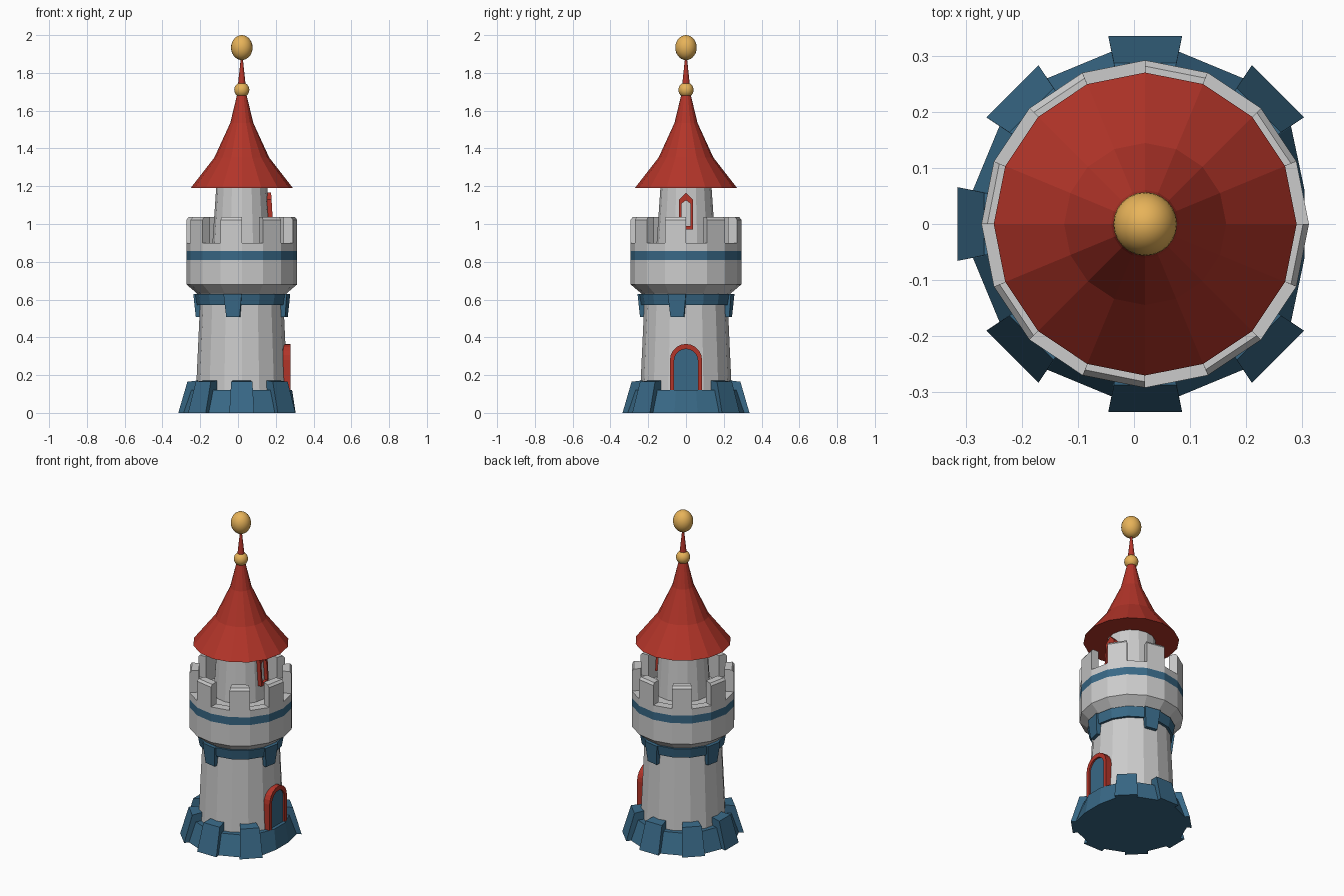
import bpy, bmesh, math
from mathutils import Vector

if "Cube" in bpy.data.objects:
    bpy.data.objects.remove(bpy.data.objects["Cube"])

CX = 0.02          # tower axis
SIDES = 16


def material(name, rgb):
    m = bpy.data.materials.new(name)
    m.diffuse_color = (*rgb, 1)
    m.use_nodes = True
    m.node_tree.nodes["Principled BSDF"].inputs["Base Color"].default_value = m.diffuse_color
    return m


BLUE = material("blue_paint", (0.04, 0.14, 0.24))
RED = material("red_tile", (0.45, 0.035, 0.022))
GOLD = material("gold", (0.8, 0.45, 0.1))


def finish(name, bm, mat=None):
    bmesh.ops.recalc_face_normals(bm, faces=bm.faces[:])
    me = bpy.data.meshes.new(name)
    bm.to_mesh(me)
    bm.free()
    ob = bpy.data.objects.new(name, me)
    ob.location.x = CX
    bpy.context.collection.objects.link(ob)
    if mat:
        me.materials.append(mat)
    return ob


def lathe(name, profile, mat=None, turn=0.0, x_max=9.0):
    """Faceted solid of revolution from (radius, z) points, capped at both ends."""
    bm = bmesh.new()
    rings = []
    for r, z in profile:
        ring = []
        for i in range(SIDES):
            a = math.tau * i / SIDES + math.radians(turn)
            ring.append(bm.verts.new((min(r * math.cos(a), x_max), r * math.sin(a), z)))
        rings.append(ring)
    for lo, hi in zip(rings, rings[1:]):
        for i in range(SIDES):
            j = (i + 1) % SIDES
            bm.faces.new((lo[i], lo[j], hi[j], hi[i]))
    bm.faces.new(rings[0])
    bm.faces.new(rings[-1])
    return finish(name, bm, mat)


def blocks(name, angles, section, mat=None):
    """Blocks round the axis; section is a loop of (distance, half width, z)."""
    bm = bmesh.new()
    for deg in angles:
        a = math.radians(deg)
        out = Vector((math.cos(a), math.sin(a), 0))
        side = Vector((-math.sin(a), math.cos(a), 0))
        loops = [[bm.verts.new(out * d + side * w * s + Vector((0, 0, z)))
                  for d, w, z in section] for s in (-1, 1)]
        n = len(section)
        for i in range(n):
            j = (i + 1) % n
            bm.faces.new((loops[0][i], loops[0][j], loops[1][j], loops[1][i]))
        for loop in loops:
            bm.faces.new(loop)
    return finish(name, bm, mat)


def arch(radius, base, spring, steps=10):
    """Round-headed outline as (y, z) points."""
    pts = [(radius * math.cos(math.pi * i / steps),
            spring + radius * math.sin(math.pi * i / steps)) for i in range(steps + 1)]
    return [(radius, base)] + pts + [(-radius, base)]


def panel(name, outline, x0, x1, mat=None):
    """Outline extruded along x."""
    bm = bmesh.new()
    f = bm.faces.new([bm.verts.new((x0, y, z)) for y, z in outline])
    ext = bmesh.ops.extrude_face_region(bm, geom=[f])
    moved = [v for v in ext["geom"] if isinstance(v, bmesh.types.BMVert)]
    bmesh.ops.translate(bm, verts=moved, vec=(x1 - x0, 0, 0))
    if not f.is_valid or len(bm.faces) == len(outline) + 1:
        bm.faces.new([v for v in bm.verts if v not in moved])
    return finish(name, bm, mat)


def frame(name, outer, inner, x0, x1, mat, lean=0.0):
    """Open frame between two matching outlines, extruded along x."""
    bm = bmesh.new()
    z0 = outer[0][1]
    rows = [[bm.verts.new((x - lean * (z - z0), y, z)) for y, z in line]
            for x, line in ((x0, outer), (x1, outer), (x1, inner), (x0, inner))]
    for k in range(4):
        p, q = rows[k], rows[(k + 1) % 4]
        for i in range(len(p) - 1):
            bm.faces.new((p[i], p[i + 1], q[i + 1], q[i]))
    for end in (0, -1):
        bm.faces.new([r[end] for r in rows])
    return finish(name, bm, mat)


def ball(name, z, r, rz):
    bpy.ops.mesh.primitive_uv_sphere_add(segments=24, ring_count=14, radius=1, location=(CX, 0, z))
    ob = bpy.context.object
    ob.name = name
    ob.scale = (r, r, rz)
    ob.data.materials.append(GOLD)
    bpy.ops.object.shade_smooth_by_angle()


# Plinth with buttress blocks all round except at the door
lathe("plinth", [(0.314, 0), (0.272, 0.12)], BLUE, turn=11.25, x_max=0.285)
blocks("plinth_blocks", [45 * k for k in range(1, 8)],
       [(0.336, 0.066, 0), (0.288, 0.056, 0.165), (0.23, 0.045, 0.172), (0.23, 0.045, 0)], BLUE)

# Main shaft and collar
lathe("main_shaft", [(0.243, 0.1), (0.22, 0.6)])
lathe("collar", [(0.236, 0.57), (0.247, 0.63)], BLUE)
blocks("collar_tabs", [78.75 + 90 * k for k in range(4)],
       [(0.241, 0.036, 0.507), (0.252, 0.049, 0.63), (0.2, 0.045, 0.63), (0.2, 0.035, 0.507)], BLUE)

# Flared gallery with blue band and battlements
lathe("gallery_lower", [(0.225, 0.62), (0.24, 0.635), (0.293, 0.68), (0.293, 0.81)])
lathe("gallery_band", [(0.293, 0.81), (0.293, 0.858)], BLUE)
lathe("gallery_upper", [(0.293, 0.858), (0.293, 0.9), (0.24, 0.9), (0.24, 0.88)])
blocks("battlements", [78.75 + 45 * k for k in range(8)],
       [(0.2874, 0.0572, 0.895), (0.2874, 0.0572, 1.022), (0.277, 0.055, 1.036),
        (0.235, 0.0467, 1.036), (0.235, 0.0467, 0.88)])

# Upper turret and roof
lathe("turret", [(0.158, 0.86), (0.135, 1.2)])
lathe("roof", [(0.271, 1.19), (0.145, 1.352), (0.061, 1.535), (0.026, 1.68),
               (0.02, 1.74), (0.004, 1.89)], RED)
ball("small_finial", 1.71, 0.04, 0.04)
ball("top_finial", 1.934, 0.057, 0.066)

# Door
frame("door_frame", arch(0.085, 0.12, 0.28), arch(0.063, 0.12, 0.275), 0.2, 0.257, RED)
panel("door", arch(0.064, 0.11, 0.275), 0.2, 0.247, BLUE)

# Gabled turret window
outer = [(0.0, 0.972), (0.036, 0.972), (0.036, 1.13), (0, 1.166),
         (-0.036, 1.13), (-0.036, 0.972), (0.0, 0.972)]
inner = [(0.0, 0.99), (0.025, 0.99), (0.025, 1.108), (0, 1.125),
         (-0.025, 1.108), (-0.025, 0.99), (0.0, 0.99)]
frame("window_frame", outer, inner, 0.13, 0.167, RED, lean=0.06)
